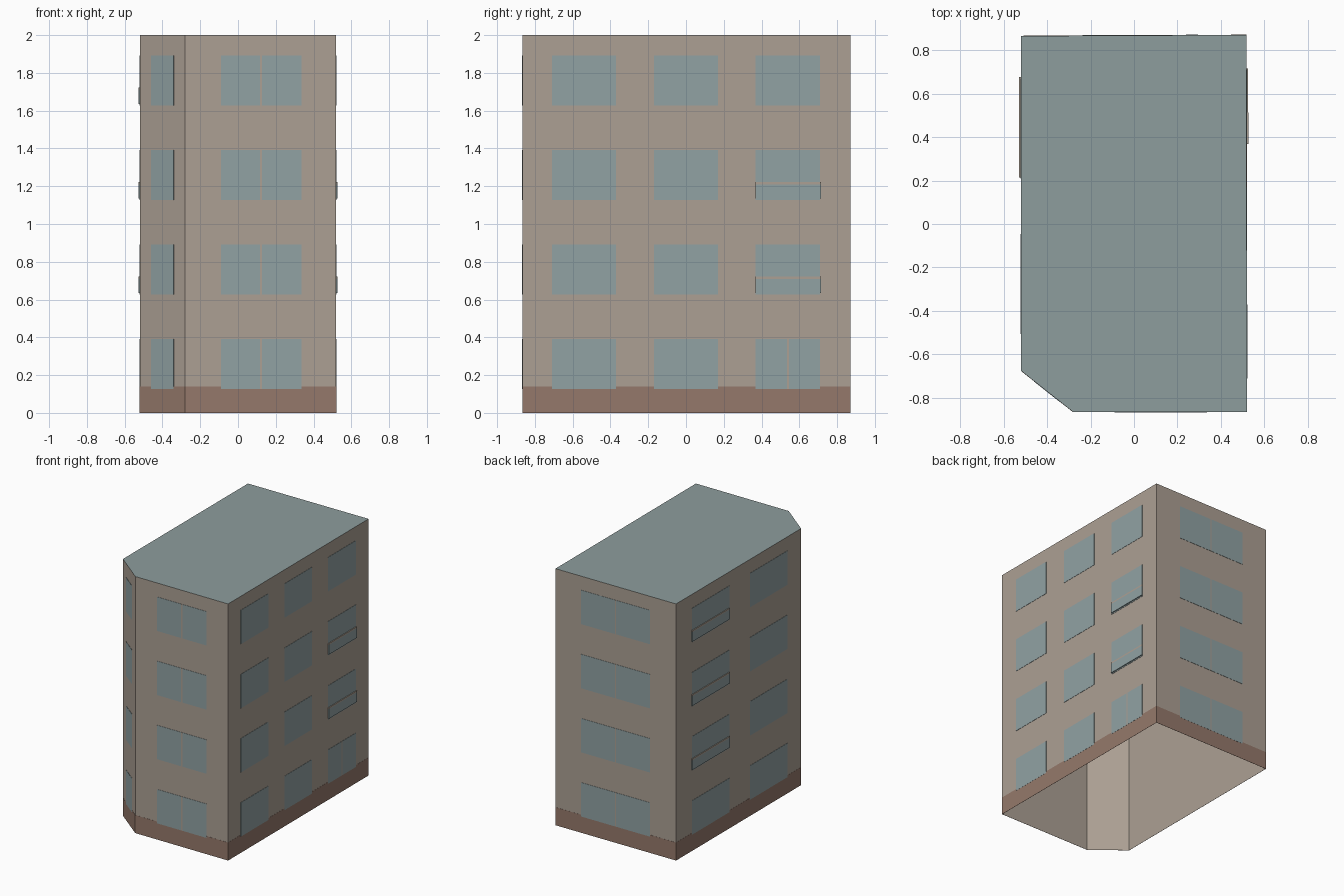
import bpy
from mathutils import Vector

cube = bpy.data.objects.get("Cube")
if cube:
    bpy.data.objects.remove(cube, do_unlink=True)


def material(name, rgb):
    lin = [((c / 255 + 0.055) / 1.055) ** 2.4 for c in rgb] + [1.0]
    mat = bpy.data.materials.new(name)
    mat.use_nodes = True
    mat.diffuse_color = lin
    mat.node_tree.nodes["Principled BSDF"].inputs["Base Color"].default_value = lin
    return mat


TAN = material("tan plaster", (172, 160, 148))
BROWN = material("brown plinth", (149, 121, 107))
GLASS = material("blue grey glass", (145, 162, 164))
ROOF = material("grey green roof", (141, 157, 157))


def mesh_object(name, verts, faces, mat):
    mesh = bpy.data.meshes.new(name)
    mesh.from_pydata(verts, [], faces)
    mesh.materials.append(mat)
    obj = bpy.data.objects.new(name, mesh)
    bpy.context.collection.objects.link(obj)
    return obj


# Footprint, counter-clockwise, with one cut corner
PLAN = [Vector(p) for p in [(-0.28, -0.865), (0.52, -0.865), (0.517, 0.87),
                            (-0.52, 0.865), (-0.52, -0.675)]]
N = len(PLAN)
FRONT, LEFT, BACK, RIGHT, CORNER = range(N)
HEIGHT = 2.0

# Hollow wall shell, open underneath
ring = [(p.x, p.y, z) for z in (0, HEIGHT) for p in PLAN]
mesh_object("walls", ring,
            [(i, (i + 1) % N, (i + 1) % N + N, i + N) for i in range(N)], TAN)
mesh_object("roof", ring[N:], [tuple(range(N))], ROOF)


def plate(name, wall, u0, u1, z0, z1, mat, depth):
    """Thin box lying on a wall, u measured along the wall from its start."""
    a, b = PLAN[wall], PLAN[(wall + 1) % N]
    along = (b - a).normalized()
    out = Vector((along.y, -along.x))
    verts = []
    for d in (0, depth):
        for u, z in ((u0, z0), (u1, z0), (u1, z1), (u0, z1)):
            p = a + along * u + out * d
            verts.append((p.x, p.y, z))
    faces = [(4, 5, 6, 7)] + [(i, (i + 1) % 4, (i + 1) % 4 + 4, i + 4)
                              for i in range(4)]
    return mesh_object(name, verts, faces, mat)


# Plinth band around the foot
for i in range(N):
    length = (PLAN[(i + 1) % N] - PLAN[i]).length
    plate("plinth", i, 0, length, 0, 0.14, BROWN, 0.001)


def window(wall, u0, u1, z, split=False):
    """One pane, or two panes either side of a narrow mullion."""
    if not split:
        plate("window", wall, u0, u1, z, z + 0.265, GLASS, 0.002)
        return
    mid, gap = (u0 + u1) / 2, 0.005
    plate("window_pane", wall, u0, mid - gap, z, z + 0.265, GLASS, 0.002)
    plate("window_pane", wall, mid + gap, u1, z, z + 0.265, GLASS, 0.002)
    plate("mullion", wall, mid - gap, mid + gap, z, z + 0.265, TAN, 0.002)


def railing(wall, u0, u1, z):
    """Shallow glazed guard with a slim top rail."""
    plate("railing_panel", wall, u0, u1, z, z + 0.075, GLASS, 0.008)
    plate("railing_top", wall, u0, u1, z + 0.075, z + 0.087, TAN, 0.008)


# Four floors of windows
for floor in range(4):
    z = 0.127 + 0.5 * floor
    window(FRONT, 0.19, 0.615, z, True)
    window(BACK, 0.222, 0.813, z, True)
    window(CORNER, 0.077, 0.23, z)
    for u in (0.155, 0.695):
        window(LEFT, u, u + 0.34, z)
    window(LEFT, 1.233, 1.575, z, floor == 0)
    for u in (0.195, 0.91):
        window(RIGHT, u, u + 0.46, z)
    if floor in (1, 2):
        railing(LEFT, 1.233, 1.58, z + 0.008)
    if floor > 0:
        railing(RIGHT, 0.188, 0.65, z + 0.008)
